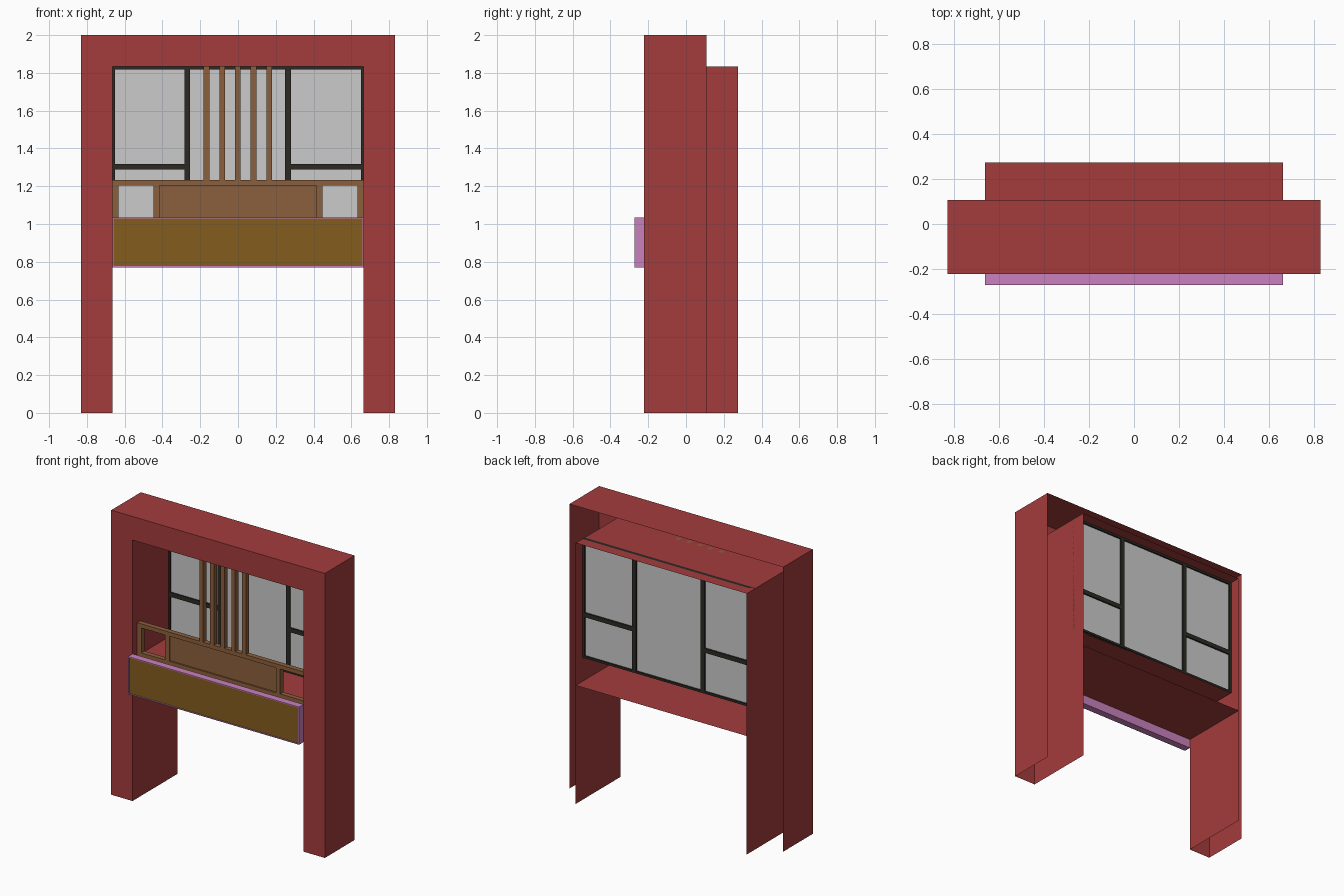
import bpy, bmesh

if "Cube" in bpy.data.objects:
    bpy.data.objects.remove(bpy.data.objects["Cube"])

OUT, INN = 0.831, 0.665          # half widths of wall and opening
FRONT, MID, BACK = -0.222, 0.108, 0.275


def material(name, rgb):
    m = bpy.data.materials.new(name)
    m.diffuse_color = (*rgb, 1)
    m.use_nodes = True
    m.node_tree.nodes["Principled BSDF"].inputs["Base Color"].default_value = m.diffuse_color
    return m


RED = material("red_wall", (0.37, 0.045, 0.045))
BROWN = material("brown_wood", (0.26, 0.115, 0.045))
DARK = material("dark_frame", (0.026, 0.023, 0.017))
PINK = material("pink_box", (0.58, 0.22, 0.51))
GOLD = material("gold_panel", (0.23, 0.11, 0.013))


def finish(name, bm, *mats):
    me = bpy.data.meshes.new(name)
    bm.to_mesh(me)
    bm.free()
    for m in mats:
        me.materials.append(m)
    ob = bpy.data.objects.new(name, me)
    bpy.context.collection.objects.link(ob)
    return ob


def add_box(bm, x0, x1, y0, y1, z0, z1):
    r = bmesh.ops.create_cube(bm, size=1)
    for v in r["verts"]:
        v.co = ((x0 + x1) / 2 + v.co.x * (x1 - x0),
                (y0 + y1) / 2 + v.co.y * (y1 - y0),
                (z0 + z1) / 2 + v.co.z * (z1 - z0))


def boxes(name, y0, y1, rects, *mats):
    bm = bmesh.new()
    for x0, x1, z0, z1 in rects:
        add_box(bm, x0, x1, y0, y1, z0, z1)
    return finish(name, bm, *mats)


def sweep(bm, path, y0, y1):
    """Open sheet: an x-z path carried along y."""
    a = [bm.verts.new((x, y0, z)) for x, z in path]
    b = [bm.verts.new((x, y1, z)) for x, z in path]
    for i in range(len(path) - 1):
        bm.faces.new((a[i], a[i + 1], b[i + 1], b[i]))


# Wall shell: single-sided sheets, open at the back and bottom
bm = bmesh.new()
outer = [(-OUT, 0), (-OUT, 2), (OUT, 2), (OUT, 0)]
inner = [(INN, 0), (INN, 1.834), (-INN, 1.834), (-INN, 0)]
sweep(bm, outer, FRONT, MID)
sweep(bm, inner, FRONT, BACK)
sweep(bm, [(-INN, 1.0), (INN, 1.0)], FRONT, 0.2)         # balcony floor
sweep(bm, [(INN, 0.833), (-INN, 0.833)], FRONT, BACK)    # lower soffit
arch = inner[::-1] + outer[::-1]
crossbar = [(-INN, 0.833), (INN, 0.833), (INN, 1.0), (-INN, 1.0)]
for outline in (arch, crossbar):
    bm.faces.new([bm.verts.new((x, FRONT, z)) for x, z in outline])
bmesh.ops.remove_doubles(bm, verts=bm.verts, dist=0.0005)
finish("wall_surround", bm, RED)

# Window: border, two mullions, two side transoms, glass
T = 0.015
boxes("window_frame", 0.175, 0.2, [
    (-INN, -INN + T, 1.0, 1.834), (INN - T, INN, 1.0, 1.834),
    (-INN + T, INN - T, 1.819, 1.834), (-INN + T, INN - T, 1.0, 1.015),
    (-0.283, -0.253, 1.015, 1.819), (0.25, 0.28, 1.015, 1.819),
    (-INN + T, -0.283, 1.288, 1.318), (0.28, INN - T, 1.288, 1.318)], DARK)
boxes("window_glass", 0.186, 0.189, [(-INN + T, INN - T, 1.015, 1.819)])

# Wooden balustrade with recessed centre panel
rails = [(-INN, INN, 1.205, 1.234), (-INN, INN, 1.0, 1.03)]
for s in (-1, 1):
    for a, b in ((0.633, INN), (0.415, 0.447)):
        rails.append((*sorted((s * a, s * b)), 1.03, 1.205))
boxes("balustrade_frame", -0.17, -0.135, rails, BROWN)
boxes("balustrade_panel", -0.16, -0.145, [(-0.415, 0.415, 1.03, 1.205)], BROWN)

# Upright slats above the rail
boxes("slats", -0.17, -0.135,
      [(i * 0.083 - 0.016, i * 0.083 + 0.014, 1.234, 1.834) for i in range(-2, 3)], BROWN)

# Sign box with an inset front panel
bm = bmesh.new()
add_box(bm, -INN, INN, -0.272, FRONT, 0.77, 1.035)
front = min(bm.faces, key=lambda f: f.calc_center_median().y)
bmesh.ops.inset_region(bm, faces=[front], thickness=0.009, depth=0)
bmesh.ops.inset_region(bm, faces=[front], thickness=0.001, depth=-0.004)
front.material_index = 1
finish("front_box", bm, PINK, GOLD)
